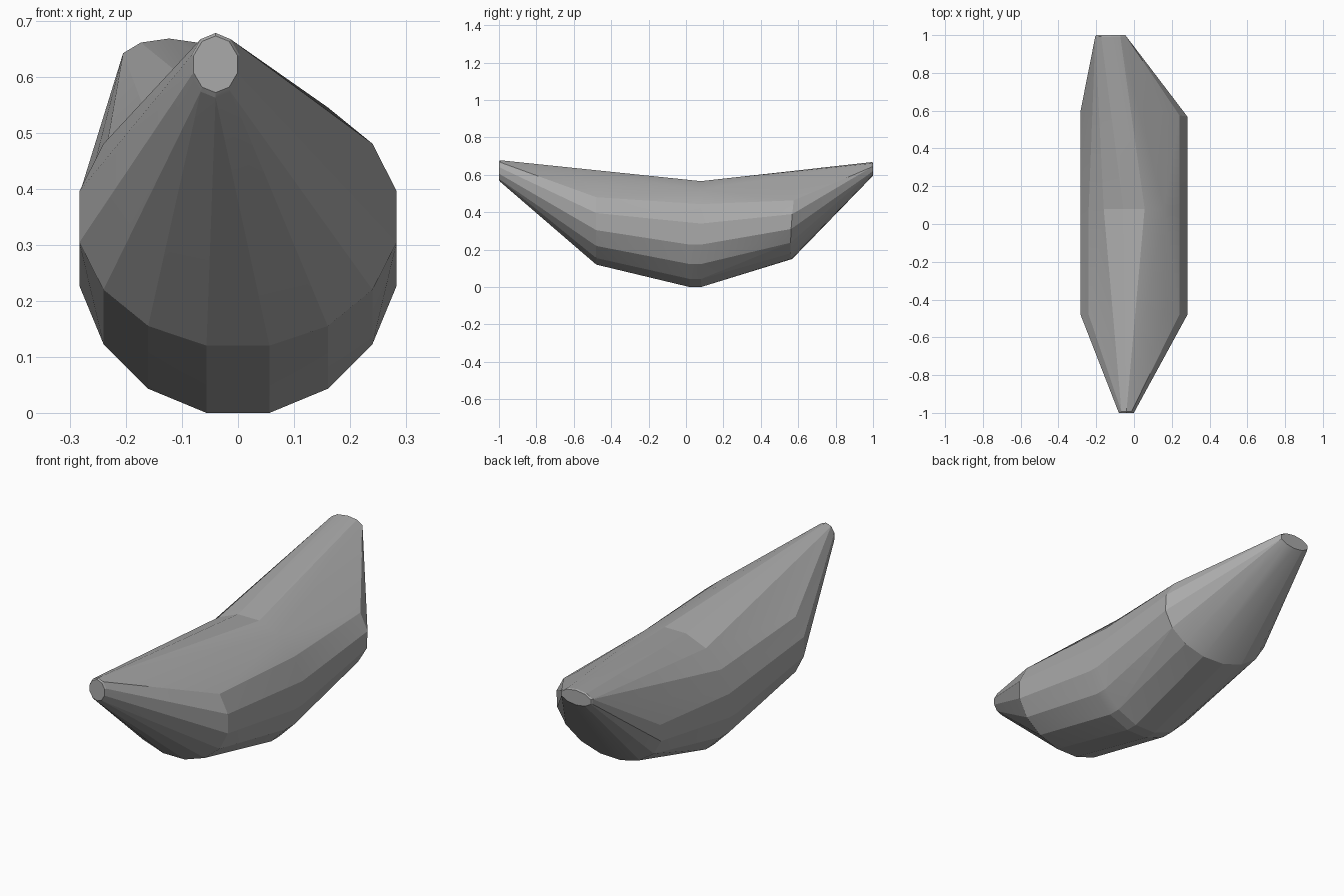
import bpy, bmesh
from math import sin, cos, pi, radians

cube = bpy.data.objects.get("Cube")
if cube:
    bpy.data.objects.remove(cube, do_unlink=True)

SEAM = 0.08


def ring(y, cx, cz, half_w, half_h, sides=16, lean=0.0, yaw=0.0):
    """Flat-sided oval cross-section, optionally tilted along y."""
    k = 1 / cos(pi / sides)
    points = []
    for i in range(sides):
        a = 2 * pi * (i + 0.5) / sides
        c, s = k * cos(a), k * sin(a)
        points.append((cx + half_w * c, y + lean * s + yaw * c, cz + half_h * s))
    return points


def hull_mesh(rings):
    """Skin the cross-sections and leave the seam end open."""
    bm = bmesh.new()
    verts = [bm.verts.new(p) for r in rings for p in r]
    bmesh.ops.convex_hull(bm, input=verts)
    caps = [f for f in bm.faces if all(abs(v.co.y - SEAM) < 1e-4 for v in f.verts)]
    bmesh.ops.delete(bm, geom=caps, context='FACES')
    loose = [v for v in bm.verts if not v.link_faces]
    bmesh.ops.delete(bm, geom=loose, context='VERTS')
    mesh = bpy.data.meshes.new("half")
    bm.to_mesh(mesh)
    bm.free()
    return mesh


# Cross-sections: middle, shoulders and blunt tips
middle = ring(SEAM, 0, 0.283, 0.283, 0.283)
front = [middle,
         ring(0.02, 0, 0.283, 0.283, 0.283),
         ring(-0.48, 0, 0.35, 0.283, 0.23),
         ring(-0.993, -0.04, 0.62, 0.043, 0.055, 10),
         ring(-1.0, -0.04, 0.622, 0.039, 0.048, 10)]
back = [middle,
        ring(0.58, 0, 0.35, 0.283, 0.2, lean=0.015, yaw=-0.015),
        ring(0.993, -0.123, 0.63, 0.082, 0.036, 10),
        ring(1.0, -0.123, 0.63, 0.077, 0.033, 10)]

# Weld both halves into one curved body
bm = bmesh.new()
for half in (hull_mesh(front), hull_mesh(back)):
    bm.from_mesh(half)
    bpy.data.meshes.remove(half)
bmesh.ops.remove_doubles(bm, verts=bm.verts, dist=0.0005)
bmesh.ops.recalc_face_normals(bm, faces=bm.faces)
mesh = bpy.data.meshes.new("curved_body")
bm.to_mesh(mesh)
bm.free()
body = bpy.data.objects.new("curved_body", mesh)
bpy.context.collection.objects.link(body)

# Plain grey finish
grey = bpy.data.materials.new("plain_grey")
grey.use_nodes = True
colour = (0.4, 0.4, 0.4, 1)
grey.diffuse_color = colour
grey.node_tree.nodes["Principled BSDF"].inputs["Base Color"].default_value = colour
mesh.materials.append(grey)

# Soft shading across the narrow facets
bpy.context.view_layer.objects.active = body
body.select_set(True)
bpy.ops.object.shade_smooth_by_angle(angle=radians(10))
